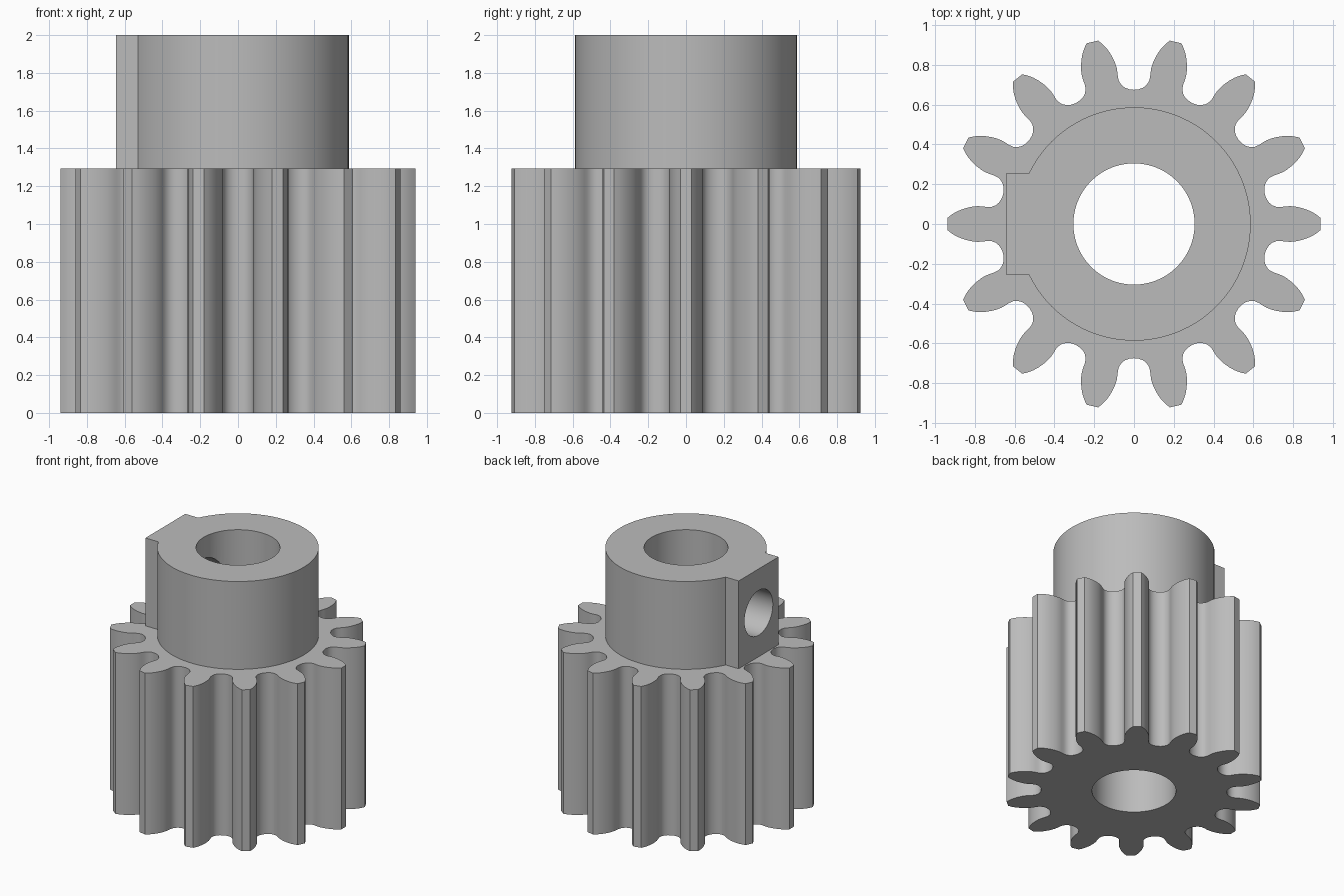
import bpy, bmesh
from math import pi, cos, sin, asin, radians

cube = bpy.data.objects.get("Cube")
if cube:
    bpy.data.objects.remove(cube)

TEETH = 14
GEAR_TOP, TOP = 1.295, 2.0
HUB_R, BORE_R, SCREW_R = 0.587, 0.305, 0.18
FLAT_X, FLAT_Y = -0.645, 0.253

steel = bpy.data.materials.new("grey steel")
steel.use_nodes = True
colour = (0.5, 0.5, 0.5, 1)
steel.diffuse_color = colour
steel.node_tree.nodes["Principled BSDF"].inputs["Base Color"].default_value = colour


def prism(name, outline, z0, z1):
    """Extrude a closed counter-clockwise outline from z0 to z1."""
    bm = bmesh.new()
    face = bm.faces.new([bm.verts.new((x, y, z0)) for x, y in outline])
    ext = bmesh.ops.extrude_face_region(bm, geom=[face], use_keep_orig=True)
    for v in ext["geom"]:
        if isinstance(v, bmesh.types.BMVert):
            v.co.z = z1
    bmesh.ops.recalc_face_normals(bm, faces=bm.faces)
    mesh = bpy.data.meshes.new(name)
    bm.to_mesh(mesh)
    bm.free()
    mesh.materials.append(steel)
    obj = bpy.data.objects.new(name, mesh)
    bpy.context.collection.objects.link(obj)
    return obj


def circle(r, n):
    return [(r * cos(2 * pi * i / n), r * sin(2 * pi * i / n)) for i in range(n)]


def combine(target, tool, operation):
    """Apply a boolean and remove the tool object."""
    mod = target.modifiers.new("cut", 'BOOLEAN')
    mod.operation, mod.solver, mod.object = operation, 'EXACT', tool
    bpy.context.view_layer.objects.active = target
    bpy.ops.object.modifier_apply(modifier=mod.name)
    bpy.data.objects.remove(tool)


# Toothed body: half a tooth gap (sideways, outward), mirrored and repeated
half_gap = [(0, 0.675), (0.025, 0.678), (0.046, 0.686), (0.063, 0.699),
            (0.075, 0.717), (0.081, 0.738), (0.083, 0.76), (0.087, 0.785),
            (0.095, 0.81), (0.106, 0.834), (0.12, 0.859), (0.138, 0.884),
            (0.158, 0.905), (0.18, 0.9225)]
gap = [(-s, r) for s, r in half_gap[:0:-1]] + half_gap
outline = []
for i in range(TEETH):
    a = 2 * pi * (i + 0.5) / TEETH
    outline += [(r * cos(a) + s * sin(a), r * sin(a) - s * cos(a)) for s, r in reversed(gap)]
gear = prism("pinion_gear", outline, 0, GEAR_TOP)

# Hub with a flat pad on its right side
edge = pi - asin(FLAT_Y / HUB_R)
steps = 80
arc = [(HUB_R * cos(a), HUB_R * sin(a))
       for a in (-edge + 2 * edge * i / steps for i in range(steps + 1))]
hub = prism("hub", arc + [(FLAT_X, FLAT_Y), (FLAT_X, -FLAT_Y)], 1, TOP)
combine(gear, hub, 'UNION')

# Shaft bore
combine(gear, prism("bore_cutter", circle(BORE_R, 72), -0.2, TOP + 0.2), 'DIFFERENCE')

# Set screw hole through the pad into the bore
screw = prism("screw_cutter", circle(SCREW_R, 48), 0, 0.9)
screw.rotation_euler.y = -pi / 2
screw.location.z = (GEAR_TOP + TOP) / 2
bpy.context.view_layer.update()
combine(gear, screw, 'DIFFERENCE')

# Smooth flanks and walls, sharp edges
bpy.ops.object.select_all(action='DESELECT')
gear.select_set(True)
bpy.context.view_layer.objects.active = gear
bpy.ops.object.shade_smooth_by_angle(angle=radians(28))
